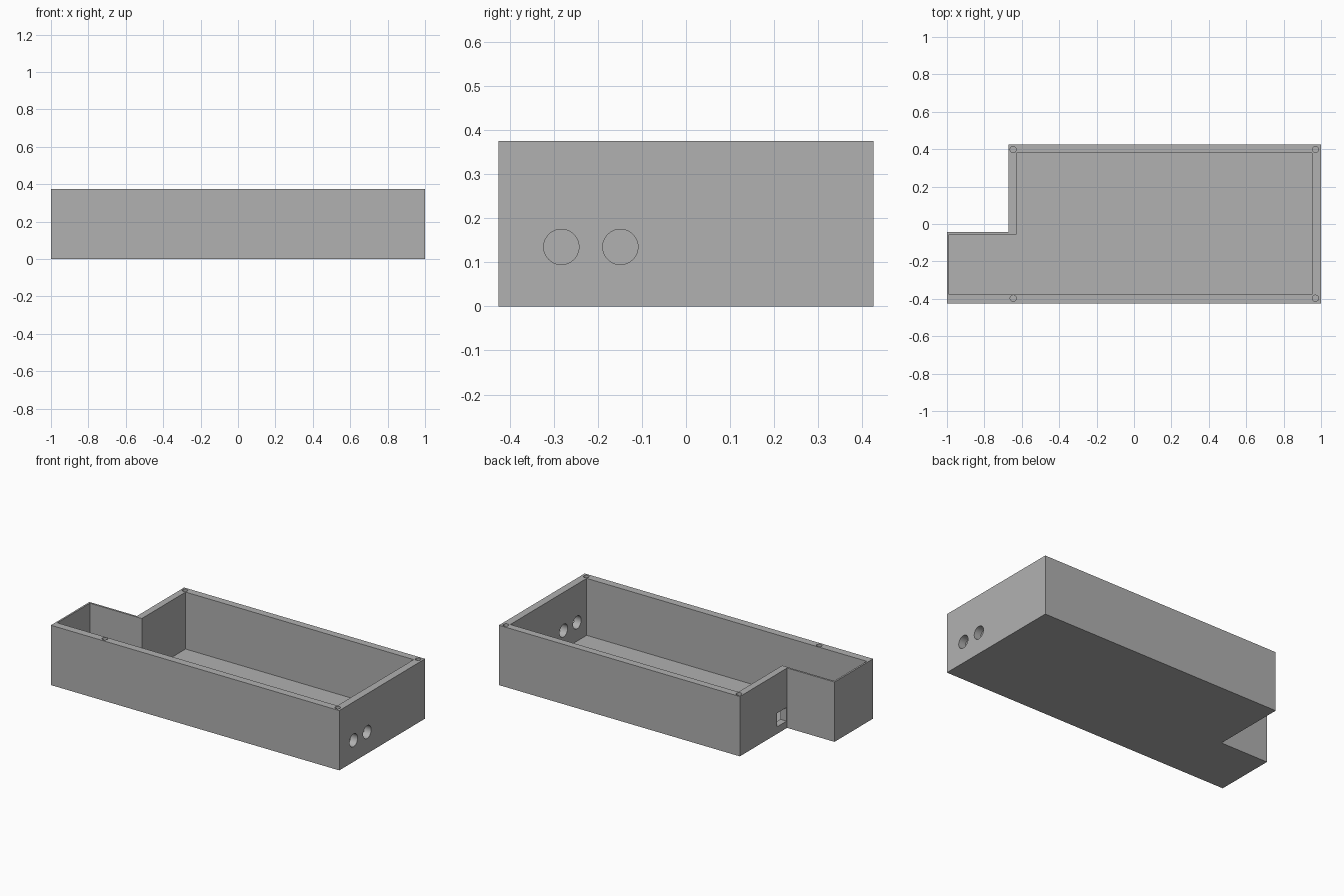
import bpy, bmesh
from mathutils import Matrix

default = bpy.data.objects.get("Cube")
if default:
    bpy.data.objects.remove(default, do_unlink=True)

HEIGHT, FLOOR = 0.375, 0.018

# Plain grey plastic
grey = bpy.data.materials.new("grey plastic")
grey.use_nodes = True
COLOUR = (0.44, 0.44, 0.44, 1)
grey.diffuse_color = COLOUR
grey.node_tree.nodes["Principled BSDF"].inputs["Base Color"].default_value = COLOUR


def make_object(name, bm):
    bmesh.ops.recalc_face_normals(bm, faces=bm.faces)
    mesh = bpy.data.meshes.new(name)
    bm.to_mesh(mesh)
    bm.free()
    mesh.materials.append(grey)
    obj = bpy.data.objects.new(name, mesh)
    bpy.context.collection.objects.link(obj)
    return obj


def stepped_prism(name, left, step, right, front, ledge, back, z0, z1):
    """Rectangle with its back left corner notched out, extruded upwards."""
    outline = [(left, front), (right, front), (right, back),
               (step, back), (step, ledge), (left, ledge)]
    bm = bmesh.new()
    face = bm.faces.new([bm.verts.new((x, y, z0)) for x, y in outline])
    top = bmesh.ops.extrude_face_region(bm, geom=[face])["geom"]
    bmesh.ops.translate(bm, vec=(0, 0, z1 - z0),
                        verts=[v for v in top if isinstance(v, bmesh.types.BMVert)])
    return make_object(name, bm)


def cylinder(name, centre, radius, length, axis="Z"):
    bm = bmesh.new()
    turn = Matrix.Rotation(1.5707963, 4, "Y") if axis == "X" else Matrix()
    bmesh.ops.create_cone(bm, cap_ends=True, segments=48, radius1=radius, radius2=radius,
                          depth=length, matrix=Matrix.Translation(centre) @ turn)
    return make_object(name, bm)


def block(name, centre, size):
    bm = bmesh.new()
    bmesh.ops.create_cube(bm, size=1, matrix=Matrix.Translation(centre) @ Matrix.Diagonal((*size, 1)))
    return make_object(name, bm)


# Enclosure body and its hollow, which has thinner walls around the narrow bay
case = stepped_prism("enclosure_case", -1, -0.671, 1, -0.425, -0.043, 0.425, 0, HEIGHT)
cutters = [stepped_prism("cavity_cutter", -0.989, -0.629, 0.953, -0.377, -0.055, 0.379,
                         FLOOR, HEIGHT + 0.1)]

# Two round cable holes in the end wall
for i, y in enumerate((-0.283, -0.149)):
    cutters.append(cylinder(f"cable_hole_cutter_{i}", (0.98, y, 0.135), 0.04, 0.2, "X"))

# Square socket opening in the stepped wall
cutters.append(block("socket_opening_cutter", (-0.65, 0.009, 0.087), (0.1, 0.092, 0.085)))

# Screw holes in the rim corners
for x in (-0.646, 0.97):
    for y in (-0.397, 0.398):
        cutters.append(cylinder("screw_hole_cutter", (x, y, HEIGHT), 0.0165, 0.2))

# Cut everything out of the body
for cutter in cutters:
    cutter.hide_render = True
    cutter.hide_viewport = True
    cutter.display_type = "WIRE"
    mod = case.modifiers.new(cutter.name, "BOOLEAN")
    mod.operation = "DIFFERENCE"
    mod.solver = "EXACT"
    mod.object = cutter

# Bake the cuts and keep crisp edges with smooth hole walls
bpy.context.view_layer.objects.active = case
case.select_set(True)
for mod in list(case.modifiers):
    bpy.ops.object.modifier_apply(modifier=mod.name)
for cutter in cutters:
    bpy.data.objects.remove(cutter, do_unlink=True)
bpy.ops.object.shade_smooth_by_angle(angle=0.5)
